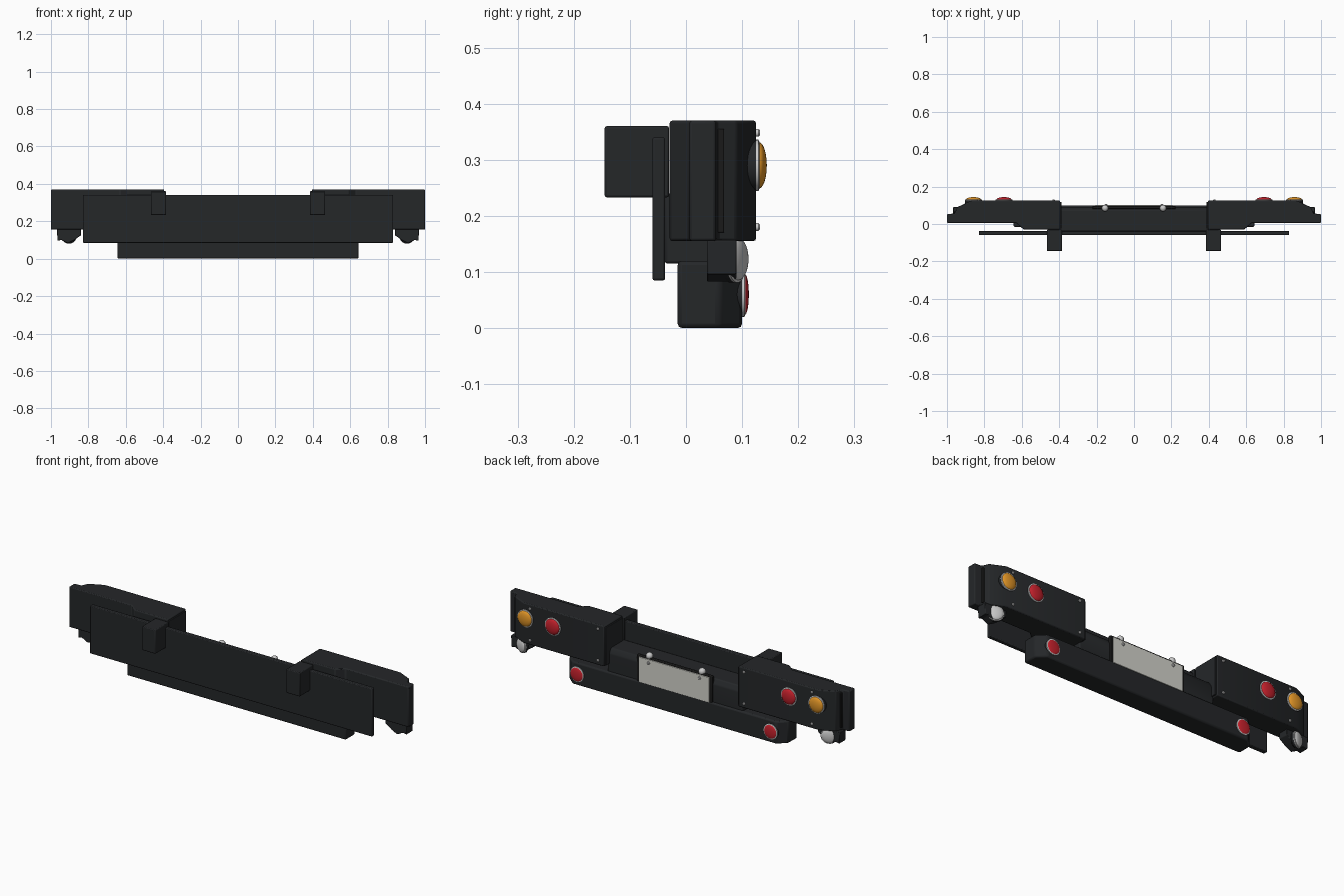
import bpy, bmesh, math
from mathutils import Vector

if "Cube" in bpy.data.objects:
    bpy.data.objects.remove(bpy.data.objects["Cube"])


def mat(name, r, g, b):
    m = bpy.data.materials.new(name)
    m.diffuse_color = (r, g, b, 1)
    m.use_nodes = True
    m.node_tree.nodes["Principled BSDF"].inputs["Base Color"].default_value = m.diffuse_color
    return m


BLACK = mat("black_paint", 0.018, 0.02, 0.022)
DARK = mat("dark_rubber", 0.01, 0.01, 0.01)
RED = mat("red_lens", 0.55, 0.015, 0.025)
AMBER = mat("amber_lens", 0.75, 0.3, 0.02)
CLEAR = mat("clear_lens", 0.75, 0.75, 0.77)
CHROME = mat("chrome", 0.6, 0.6, 0.6)
WHITE = mat("plate_white", 0.65, 0.65, 0.6)


def finish(name, bm, material, bevel=0.0):
    bmesh.ops.recalc_face_normals(bm, faces=bm.faces)
    me = bpy.data.meshes.new(name)
    bm.to_mesh(me)
    bm.free()
    ob = bpy.data.objects.new(name, me)
    bpy.context.collection.objects.link(ob)
    me.materials.append(material)
    if bevel:
        mod = ob.modifiers.new("bevel", "BEVEL")
        mod.width, mod.segments = bevel, 2
        mod.limit_method = "ANGLE"
    bpy.context.view_layer.objects.active = ob
    ob.select_set(True)
    bpy.ops.object.shade_smooth_by_angle(angle=math.radians(35))
    ob.select_set(False)
    return ob


def prism(name, pts, lo, hi, material, axis="z", side=1, bevel=0.005):
    """Extrude an outline: (x, y) along z, (x, z) along y or (y, z) along x."""
    place = {"z": lambda a, b, c: (side * a, b, c),
             "y": lambda a, b, c: (side * a, c, b),
             "x": lambda a, b, c: (c, a, b)}[axis]
    bm = bmesh.new()
    rings = [[bm.verts.new(place(a, b, c)) for a, b in pts] for c in (lo, hi)]
    n = len(pts)
    bm.faces.new(rings[0])
    bm.faces.new(rings[1])
    for i in range(n):
        j = (i + 1) % n
        bm.faces.new((rings[0][i], rings[0][j], rings[1][j], rings[1][i]))
    return finish(name, bm, material, bevel)


def box(name, x0, x1, y0, y1, z0, z1, material, side=1, bevel=0.004):
    return prism(name, [(x0, y0), (x1, y0), (x1, y1), (x0, y1)], z0, z1,
                 material, "z", side, bevel)


def turned(name, profile, centre, material, yaw=0.0, steps=32):
    """Lathe (radius, height) points about an axis facing +y, turned by yaw."""
    bm = bmesh.new()
    vs = [bm.verts.new((r, 0, h)) for r, h in profile]
    es = [bm.edges.new(p) for p in zip(vs, vs[1:])]
    bmesh.ops.spin(bm, geom=vs + es, axis=(0, 0, 1), cent=(0, 0, 0),
                   angle=math.tau, steps=steps)
    bmesh.ops.remove_doubles(bm, verts=bm.verts, dist=1e-5)
    ob = finish(name, bm, material)
    ob.location = centre
    ob.rotation_euler = (-math.pi / 2, 0, yaw)
    return ob


def lamp(name, x, y, z, r, dome, depth, material, yaw=0.0):
    """Housing, chrome rim and domed lens."""
    d = Vector((-math.sin(yaw), math.cos(yaw), 0))
    p = Vector((x, y, z))
    turned(name + "_housing", [(0, -depth), (r * 0.75, -depth), (r, -depth * 0.5),
                               (r, 0), (0, 0)], p, BLACK, yaw)
    turned(name + "_rim", [(0, 0), (r, 0), (r, 0.004), (r * 0.9, 0.006), (0, 0.006)],
           p, CHROME, yaw)
    arc = [(r * 0.9 * math.cos(t * math.pi / 12), dome * math.sin(t * math.pi / 12))
           for t in range(7)]
    arc[-1] = (0, dome)
    turned(name + "_lens", arc, p + d * 0.005, material, yaw)


def bolt(name, x, y, z, r, h):
    turned(name, [(0, 0), (r, 0), (r, h * 0.6), (r * 0.6, h), (0, h)],
           (x, y, z), CHROME, steps=12)


# Rear mounting plate
box("back_plate", -0.83, 0.83, -0.06, -0.037, 0.085, 0.34, BLACK)

# Centre beam with sloped upper edge
prism("centre_beam", [(-0.038, 0.115), (0.09, 0.115), (0.09, 0.215), (0.075, 0.24),
                      (-0.038, 0.24)], -0.4, 0.4, BLACK, "x")

# Lower bar with angled ends
prism("lower_bar", [(-0.645, -0.015), (0.645, -0.015), (0.645, 0.06), (0.6, 0.1),
                    (-0.6, 0.1), (-0.645, 0.06)], 0, 0.12, BLACK, bevel=0.008)

# Number plate, left blank
box("plate_frame", -0.222, 0.222, 0.08, 0.097, 0.112, 0.258, DARK)
box("number_plate", -0.207, 0.207, 0.09, 0.101, 0.115, 0.25, WHITE, bevel=0.002)

for s, tag in ((1, "right"), (-1, "left")):
    # Frame bracket
    box("mount_bracket_" + tag, 0.385, 0.465, -0.145, -0.03, 0.233, 0.36, BLACK, s)
    # Corner box with sloped outer corner and end flange
    prism("corner_box_" + tag,
          [(0.395, -0.029), (0.59, -0.029), (0.63, 0.006), (1.0, 0.006), (1.0, 0.053),
           (0.96, 0.056), (0.945, 0.09), (0.87, 0.125), (0.395, 0.125)],
          0.155, 0.37, BLACK, side=s)
    box("inner_cap_" + tag, 0.388, 0.40, -0.025, 0.118, 0.16, 0.362, BLACK, s, 0.002)
    box("corner_trim_" + tag, 0.945, 0.962, 0.055, 0.068, 0.17, 0.355, DARK, s, 0.002)
    # Reversing lamp bracket
    prism("lamp_bracket_" + tag,
          [(0.84, 0.157), (0.968, 0.157), (0.965, 0.095), (0.945, 0.1), (0.91, 0.082),
           (0.875, 0.1), (0.84, 0.125)], 0.037, 0.09, BLACK, "y", s, 0.003)
    # Lamps
    lamp("red_lamp_" + tag, s * 0.695, 0.125, 0.29, 0.046, 0.014, 0.03, RED)
    lamp("amber_lamp_" + tag, s * 0.858, 0.125, 0.29, 0.046, 0.014, 0.035, AMBER)
    lamp("low_lamp_" + tag, s * 0.57, 0.1, 0.06, 0.04, 0.007, 0.02, RED)
    lamp("reversing_lamp_" + tag, s * 0.905, 0.088, 0.123, 0.042, 0.012, 0.02, CLEAR,
         -s * math.radians(24))
    # Cover bolts, plate screws and plate lights
    for x in (0.43, 0.83):
        for z in (0.18, 0.348):
            bolt("cover_bolt_" + tag, s * x, 0.124, z, 0.007, 0.008)
    bolt("plate_screw_" + tag, s * 0.15, 0.1, 0.232, 0.008, 0.006)
    ball = [(0.018 * math.sin(t * math.pi / 8), -0.018 * math.cos(t * math.pi / 8))
            for t in range(9)]
    ball[0], ball[-1] = (0, -0.018), (0, 0.018)
    turned("plate_light_" + tag, ball, (s * 0.155, 0.085, 0.263), CHROME, steps=16)
